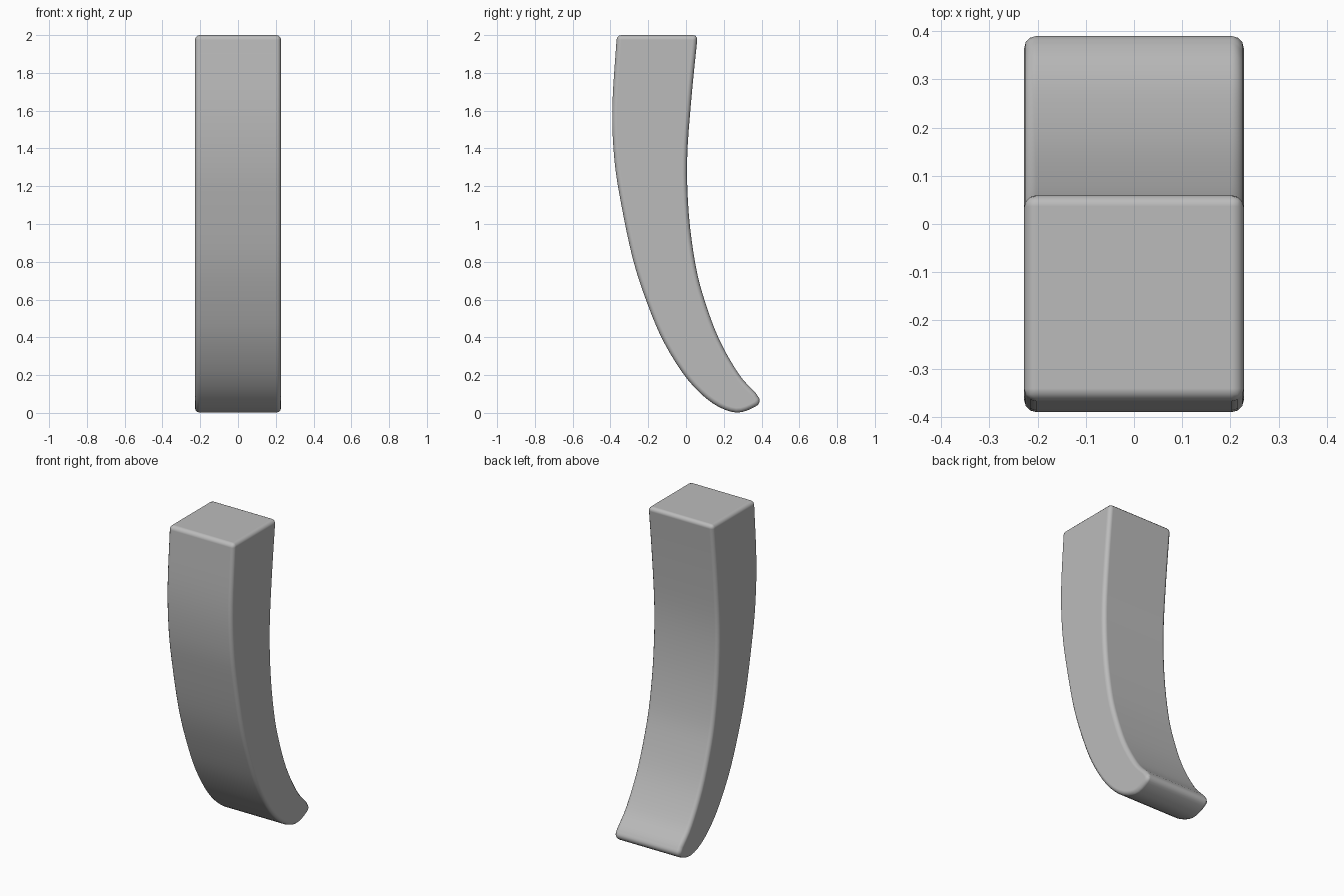
import bpy, bmesh
from mathutils import Vector

if "Cube" in bpy.data.objects:
    bpy.data.objects.remove(bpy.data.objects["Cube"])

HALF_W = 0.228
# Side outline (y, z): outer front curve down to the tip
outer = [(-0.366, 2.0), (-0.390, 1.62), (-0.379, 1.34), (-0.342, 1.10), (-0.280, 0.81),
         (-0.205, 0.58), (-0.115, 0.37), (0.010, 0.175), (0.140, 0.052), (0.265, 0.002),
         (0.365, 0.032), (0.390, 0.066), (0.370, 0.104)]
# inner back curve from the tip up to the top
inner = [(0.370, 0.104), (0.280, 0.205), (0.175, 0.39), (0.097, 0.60), (0.050, 0.785),
         (0.015, 1.05), (0.006, 1.34), (0.028, 1.66), (0.062, 2.0)]


def smooth_path(points, steps=4):
    """Catmull-Rom curve through the points."""
    p = [Vector(q) for q in points]
    p = [2 * p[0] - p[1]] + p + [2 * p[-1] - p[-2]]
    path = []
    for a, b, c, d in zip(p, p[1:], p[2:], p[3:]):
        for i in range(steps):
            t = i / steps
            path.append(0.5 * (2 * b + (c - a) * t + (2 * a - 5 * b + 4 * c - d) * t ** 2
                               + (3 * b - a - 3 * c + d) * t ** 3))
    return path + [p[-2]]


outline = smooth_path(outer) + smooth_path(inner)[1:]

# Curved post: outline extruded across x
bm = bmesh.new()
face = bm.faces.new([bm.verts.new((-HALF_W, y, z)) for y, z in outline])
grown = bmesh.ops.extrude_face_region(bm, geom=[face])
moved = [v for v in grown["geom"] if isinstance(v, bmesh.types.BMVert)]
bmesh.ops.translate(bm, verts=moved, vec=(2 * HALF_W, 0, 0))
bmesh.ops.recalc_face_normals(bm, faces=bm.faces)
mesh = bpy.data.meshes.new("curved_post")
bm.to_mesh(mesh)
bm.free()
post = bpy.data.objects.new("curved_post", mesh)
bpy.context.collection.objects.link(post)

# Soft rounded edges
bevel = post.modifiers.new("rounded_edges", "BEVEL")
bevel.width = 0.025
bevel.segments = 3
bevel.limit_method = "ANGLE"
bevel.angle_limit = 0.87
bevel.use_clamp_overlap = False
bevel.harden_normals = True

grey = bpy.data.materials.new("plain grey")
grey.diffuse_color = (0.5, 0.5, 0.5, 1)
grey.use_nodes = True
grey.node_tree.nodes["Principled BSDF"].inputs["Base Color"].default_value = grey.diffuse_color
mesh.materials.append(grey)

bpy.context.view_layer.objects.active = post
post.select_set(True)
bpy.ops.object.shade_smooth()
